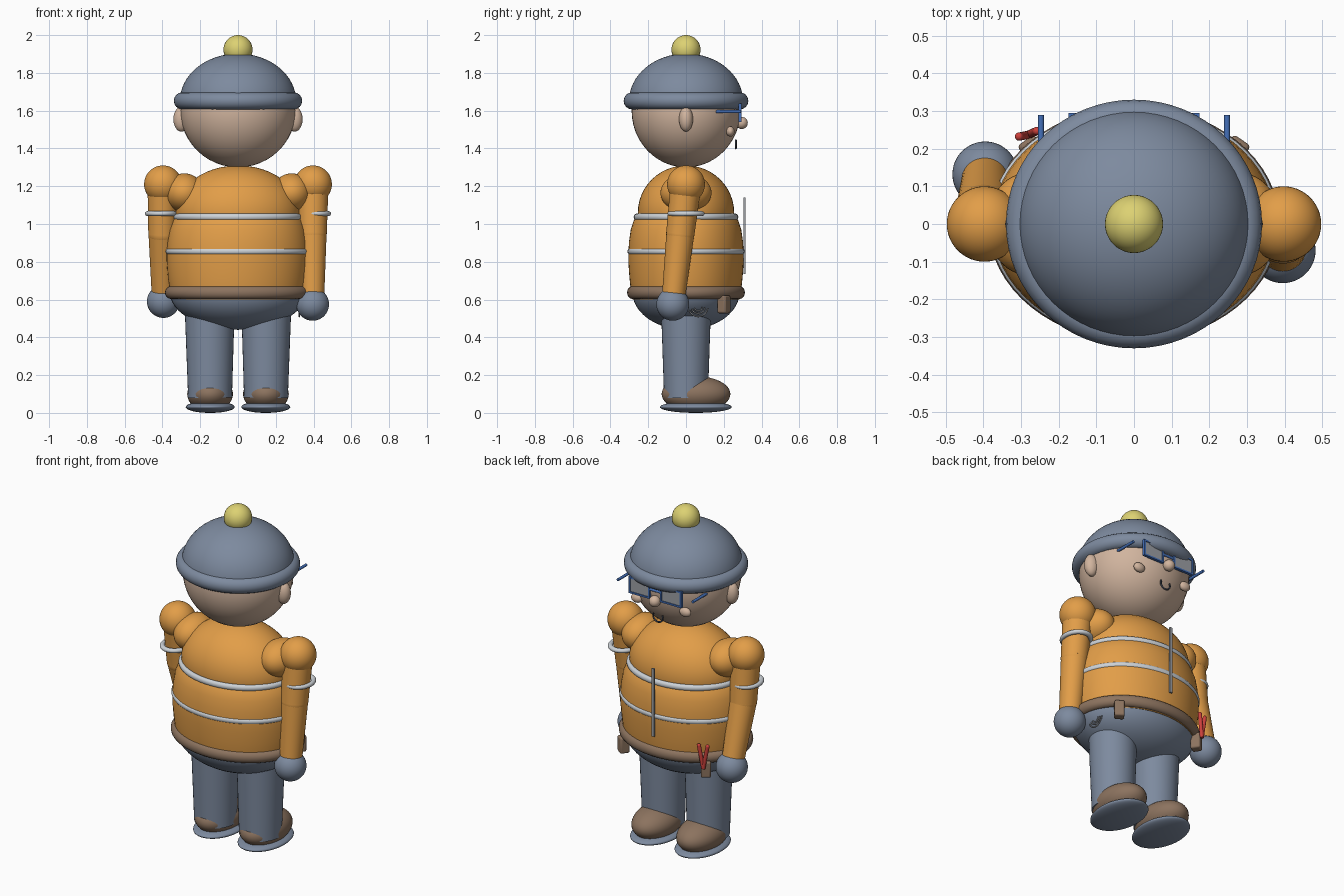
import bpy, bmesh, math
from mathutils import Vector

default = bpy.data.objects.get("Cube")
if default:
    bpy.data.objects.remove(default, do_unlink=True)


def material(name, r, g, b):
    m = bpy.data.materials.new(name)
    m.use_nodes = True
    m.diffuse_color = (r, g, b, 1)
    m.node_tree.nodes["Principled BSDF"].inputs["Base Color"].default_value = (r, g, b, 1)
    return m


SLATE = material("slate blue", .205, .255, .345)
ORANGE = material("jacket orange", .76, .34, .065)
SKIN = material("skin", .64, .46, .345)
YELLOW = material("pompom yellow", .72, .64, .17)
BROWN = material("leather brown", .262, .171, .114)
WHITE = material("reflective white", .61, .645, .68)
BLUE = material("frame blue", .058, .162, .485)
RED = material("tool red", .61, .053, .045)
GREY = material("metal grey", .34, .355, .38)
DARK = material("dark line", .045, .054, .076)


def finish(name, mat, smooth=True):
    ob = bpy.context.object
    ob.name = name
    ob.data.materials.append(mat)
    if smooth:
        bpy.ops.object.shade_smooth_by_angle(angle=math.radians(40))
    return ob


def ball(name, mat, loc, radii):
    bpy.ops.mesh.primitive_uv_sphere_add(segments=48, ring_count=24, location=loc)
    bpy.context.object.scale = radii
    return finish(name, mat)


def ring(name, mat, loc, rx, ry, thick):
    """Elliptical hoop whose outer reach is rx by ry."""
    bpy.ops.mesh.primitive_torus_add(location=loc, major_radius=rx - thick, minor_radius=thick,
                                     major_segments=64, minor_segments=16)
    bpy.context.object.scale.y = ry / rx
    return finish(name, mat)


def rod(name, mat, a, b, ra, rb):
    a, b = Vector(a), Vector(b)
    d = b - a
    bpy.ops.mesh.primitive_cone_add(vertices=40, radius1=ra, radius2=rb, depth=d.length,
                                    location=(a + b) / 2)
    ob = bpy.context.object
    ob.rotation_mode = 'QUATERNION'
    ob.rotation_quaternion = Vector((0, 0, 1)).rotation_difference(d)
    return finish(name, mat)


def box(name, mat, loc, size, turn=0, bevel=0):
    bpy.ops.mesh.primitive_cube_add(size=1, location=loc, rotation=(0, 0, turn))
    ob = bpy.context.object
    ob.scale = size
    bpy.ops.object.transform_apply(location=False, rotation=False, scale=True)
    if bevel:
        mod = ob.modifiers.new("soft edges", 'BEVEL')
        mod.width, mod.segments = bevel, 3
    return finish(name, mat)


def lathe(name, mat, profile, depth_ratio, steps=64):
    """Revolve (radius, z) points around z, flattened in y."""
    bm = bmesh.new()
    vs = [bm.verts.new((r, 0, z)) for r, z in profile]
    es = [bm.edges.new(p) for p in zip(vs, vs[1:])]
    bmesh.ops.spin(bm, geom=vs + es, cent=(0, 0, 0), axis=(0, 0, 1),
                   angle=math.tau, steps=steps)
    bmesh.ops.remove_doubles(bm, verts=bm.verts, dist=.0005)
    bmesh.ops.recalc_face_normals(bm, faces=bm.faces)
    me = bpy.data.meshes.new(name)
    bm.to_mesh(me)
    bm.free()
    ob = bpy.data.objects.new(name, me)
    bpy.context.collection.objects.link(ob)
    bpy.ops.object.select_all(action='DESELECT')
    bpy.context.view_layer.objects.active = ob
    ob.select_set(True)
    ob.scale.y = depth_ratio
    return finish(name, mat)


def arc(name, mat, centre, axis, radius, start, end, thick):
    """Thin bent wire in the plane of axis and z."""
    cu = bpy.data.curves.new(name, 'CURVE')
    cu.dimensions = '3D'
    cu.bevel_depth, cu.bevel_resolution = thick, 2
    sp = cu.splines.new('POLY')
    n = 20
    sp.points.add(n)
    for i, p in enumerate(sp.points):
        t = math.radians(start + (end - start) * i / n)
        v = Vector(centre) + radius * (math.cos(t) * Vector(axis) + Vector((0, 0, math.sin(t))))
        p.co = (*v, 1)
    cu.materials.append(mat)
    ob = bpy.data.objects.new(name, cu)
    bpy.context.collection.objects.link(ob)
    return ob


# Head and hat
ball("head", SKIN, (0, 0, 1.6), (.305, .288, .3))
dome = [(.308 * math.cos(t), 1.65 + .252 * math.sin(t))
        for t in [math.pi / 2 * i / 16 for i in range(17)]]
lathe("hat_dome", SLATE, [(0, 1.65)] + dome, .98)
ring("hat_brim", SLATE, (0, 0, 1.652), .34, .33, .045)
ball("hat_pompom", YELLOW, (0, 0, 1.923), (.077,) * 3)

# Face, turned towards +y
ball("nose", SKIN, (0, .295, 1.535), (.032,) * 3)
arc("mouth", DARK, (0, .264, 1.432), (1, 0, 0), .032, -205, 25, .005)
for side, s in (("left", 1), ("right", -1)):
    ball(side + "_ear", SKIN, (s * .3, 0, 1.555), (.042, .037, .066))
    ball(side + "_cheek", SKIN, (s * .16, .235, 1.49), (.035, .022, .027))
    # Glasses
    box(side + "_lens", GREY, (s * .104, .287, 1.588), (.126, .006, .088))
    for dz in (-1, 1):
        box(side + "_frame_bar", BLUE, (s * .104, .287, 1.588 + dz * .044), (.14, .016, .01))
    for dx in (-1, 1):
        box(side + "_frame_post", BLUE, (s * (.104 + dx * .064), .287, 1.588), (.012, .016, .098))
    rod(side + "_temple", BLUE, (s * .247, .16, 1.595), (s * .247, .29, 1.595), .008, .008)
rod("glasses_bridge", BLUE, (-.04, .287, 1.595), (.04, .287, 1.595), .008, .008)

# Torso
ball("chest", ORANGE, (0, 0, 1.06), (.33, .255, .25))
lathe("belly", ORANGE, [(0, .6), (.35, .6), (.362, .65), (.371, .72), (.377, .79), (.378, .85),
                        (.373, .91), (.362, .97), (.342, 1.02), (.315, 1.05), (0, 1.1)], .808)
ball("hips", SLATE, (0, 0, .64), (.362, .284, .2))
ring("chest_stripe", WHITE, (0, 0, 1.037), .342, .277, .018)
ring("belly_stripe", WHITE, (0, 0, .855), .384, .31, .017)
ring("belt", BROWN, (0, 0, .637), .387, .312, .034)
box("zipper", GREY, (0, .309, .937), (.018, .01, .405))

# Arms: shoulder, elbow, wrist
arms = (("left", 1, (.395, -.03, .95), (.395, -.07, .575)),
        ("right", -1, (-.4, .03, .95), (-.395, .132, .59)))
for side, s, elbow, hand in arms:
    top = (s * .397, 0, 1.21)
    ball(side + "_shoulder_joint", ORANGE, (s * .285, 0, 1.165), (.105, .135, .103))
    ball(side + "_shoulder", ORANGE, top, (.1,) * 3)
    rod(side + "_upper_arm", ORANGE, top, elbow, .082, .075)
    ball(side + "_elbow", ORANGE, elbow, (.075,) * 3)
    rod(side + "_forearm", ORANGE, elbow, hand, .074, .06)
    ball(side + "_hand", SLATE, hand, (.087,) * 3)
    ring(side + "_arm_stripe", WHITE, (s * .407, 0, 1.055), .085, .098, .013)

# Legs and shoes
for side, s in (("left", 1), ("right", -1)):
    rod(side + "_leg", SLATE, (s * .148, 0, .08), (s * .15, 0, .58), .116, .133)
    ball(side + "_shoe", BROWN, (s * .148, .053, .1), (.121, .182, .094))
    ball(side + "_sole", SLATE, (s * .147, .052, .031), (.13, .19, .031))

# Belt pouches and tools
for side, s in (("left", 1), ("right", -1)):
    box(side + "_pouch", BROWN, (s * .272, .2, .575), (.055, .055, .095), s * -.6, .01)
for x, y in ((-.305, .232), (-.258, .247)):
    rod("tool_handle", RED, (-.28, .237, .59), (x, y, .725), .011, .011)
    ball("tool_handle_end", RED, (x, y, .725), (.011,) * 3)

# Key loops on the hip
for r, z in ((.05, .56), (.036, .562), (.022, .562)):
    arc("key_loop", GREY, (.325, .065, z), (0, 1, 0), r, -160, -5, .004)
